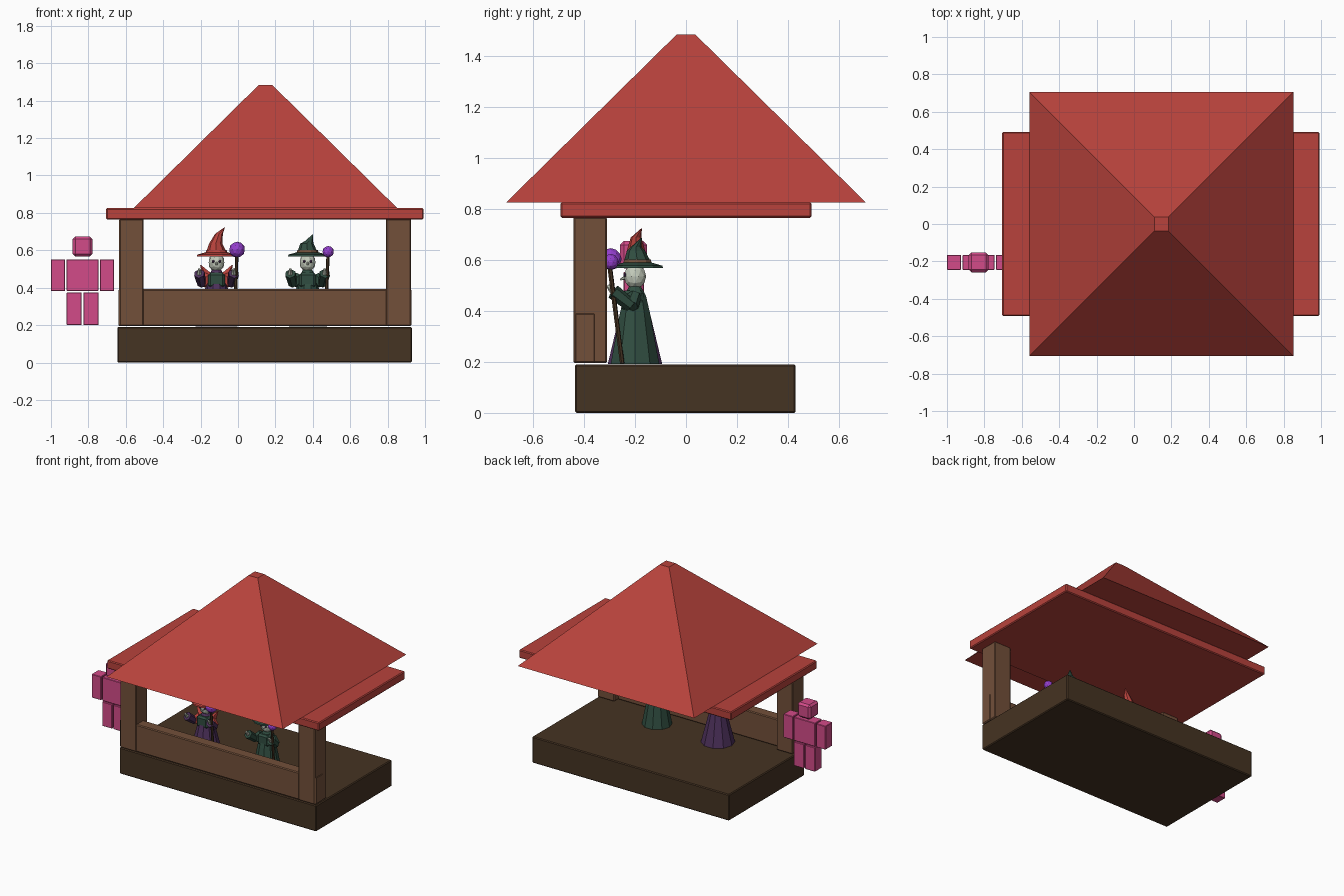
import bpy
import bmesh
import math
from mathutils import Vector

old = bpy.data.objects.get("Cube")
if old:
    bpy.data.objects.remove(old, do_unlink=True)


def material(name, r, g, b):
    m = bpy.data.materials.new(name)
    m.use_nodes = True
    m.diffuse_color = (r, g, b, 1)
    m.node_tree.nodes["Principled BSDF"].inputs["Base Color"].default_value = (r, g, b, 1)
    return m


RED = material("roof red", 0.48, 0.055, 0.045)
WOOD = material("post brown", 0.17, 0.08, 0.042)
DARK = material("dark wood", 0.06, 0.033, 0.016)
PINK = material("pink", 0.65, 0.07, 0.25)
GREEN = material("robe green", 0.03, 0.075, 0.052)
PURPLE = material("robe purple", 0.075, 0.03, 0.105)
ORB = material("orb violet", 0.3, 0.05, 0.62)
PALE = material("pale skin", 0.55, 0.6, 0.5)


def finish(name, bm, mat, bevel=0):
    bmesh.ops.recalc_face_normals(bm, faces=bm.faces)
    mesh = bpy.data.meshes.new(name)
    bm.to_mesh(mesh)
    bm.free()
    mesh.materials.append(mat)
    ob = bpy.data.objects.new(name, mesh)
    bpy.context.collection.objects.link(ob)
    if bevel:
        mod = ob.modifiers.new("soft edges", "BEVEL")
        mod.width = bevel
        mod.segments = 1
    return ob


def box(name, x, y, z, mat, bevel=0.006):
    """Box from (min, max) pairs on each axis."""
    bm = bmesh.new()
    bmesh.ops.create_cube(bm, size=1)
    for v in bm.verts:
        v.co = [sum(p) / 2 + c * (p[1] - p[0]) for p, c in zip((x, y, z), v.co)]
    return finish(name, bm, mat, bevel)


def loft(name, rings, sides, mat, turn=0.0):
    """Closed skin through horizontal rings given as (x, y, z, radius)."""
    bm = bmesh.new()
    loops = []
    for x, y, z, r in rings:
        angles = [turn + math.tau * i / sides for i in range(sides)]
        loops.append([bm.verts.new((x + r * math.cos(a), y + r * math.sin(a), z)) for a in angles])
    for a, b in zip(loops, loops[1:]):
        for i in range(sides):
            j = (i + 1) % sides
            bm.faces.new((a[i], a[j], b[j], b[i]))
    bm.faces.new(loops[0])
    bm.faces.new(loops[-1])
    return finish(name, bm, mat)


def rod(name, start, end, r1, r2, mat, sides=6):
    """Tapered rod between two points."""
    a, b = Vector(start), Vector(end)
    bm = bmesh.new()
    bmesh.ops.create_cone(bm, cap_ends=True, segments=sides, radius1=r1, radius2=r2, depth=(b - a).length)
    ob = finish(name, bm, mat)
    ob.location = (a + b) / 2
    ob.rotation_euler = (b - a).to_track_quat("Z", "Y").to_euler()
    return ob


def ball(name, pos, r, mat, sub=2):
    bm = bmesh.new()
    bmesh.ops.create_icosphere(bm, subdivisions=sub, radius=r)
    ob = finish(name, bm, mat)
    ob.location = pos
    return ob


# Stall structure
box("floor_base", (-0.645, 0.93), (-0.435, 0.43), (0, 0.19), DARK)
box("counter_wall", (-0.64, 0.928), (-0.437, -0.355), (0.195, 0.392), WOOD)
box("right_post", (-0.635, -0.505), (-0.442, -0.31), (0.195, 0.768), WOOD)
box("left_post", (0.79, 0.925), (-0.442, -0.31), (0.195, 0.768), WOOD)
box("roof_slab", (-0.705, 0.992), (-0.492, 0.492), (0.765, 0.825), RED)
root2 = math.sqrt(2)
loft("roof_pyramid", [(0.147, 0, 0.825, 0.705 * root2), (0.147, 0, 1.483, 0.037 * root2)],
     4, RED, math.pi / 4)

# Blocky pink visitor beside the stall
fx, fy = -0.831, -0.205
box("visitor_torso", (fx - 0.085, fx + 0.085), (fy - 0.04, fy + 0.04), (0.382, 0.552), PINK, 0.003)
box("visitor_head", (fx - 0.053, fx + 0.053), (fy - 0.053, fy + 0.053), (0.567, 0.673), PINK, 0.014)
for side, s in (("left", 1), ("right", -1)):
    leg = sorted((fx + s * 0.005, fx + s * 0.085))
    arm = sorted((fx + s * 0.093, fx + s * 0.169))
    box(side + "_visitor_leg", leg, (fy - 0.04, fy + 0.04), (0.2, 0.375), PINK, 0.003)
    box(side + "_visitor_arm", arm, (fy - 0.04, fy + 0.04), (0.382, 0.552), PINK, 0.003)


def wizard(tag, x, robe, hat, trim, tip, lean, orb_x, orb_z, orb_r, base_r):
    y = -0.2
    # Robe, chest and head
    loft(tag + "_robe", [(x, y, 0.192, base_r), (x, y, 0.39, 0.062), (x, y, 0.46, 0.045),
                         (x, y, 0.495, 0.025)], 10, robe)
    box(tag + "_chest", (x - 0.045, x + 0.045), (y - 0.052, y + 0.035), (0.4, 0.48), GREEN, 0.012)
    head = ball(tag + "_head", (x, y, 0.535), 0.044, PALE)
    head.scale.z = 1.15
    rod(tag + "_nose", (x, y - 0.04, 0.53), (x, y - 0.058, 0.522), 0.008, 0.003, PALE)
    # Bent pointed hat with a wide brim
    loft(tag + "_hat_brim", [(x, y + 0.01, 0.568, 0.105), (x, y + 0.01, 0.577, 0.102),
                             (x, y + 0.01, 0.59, 0.055)], 10, hat)
    loft(tag + "_hat_band", [(x, y + 0.01, 0.584, 0.06), (x, y + 0.01, 0.602, 0.054)], 10, trim)
    loft(tag + "_hat_point", [(x, y + 0.01, 0.585, 0.056), (x - 0.004, y + 0.004, 0.635, 0.036),
                              (x + lean * 0.3, y + 0.004, tip - 0.035, 0.021),
                              (x + lean, y + 0.025, tip, 0.002)], 8, hat)
    # Eyes, shoulders, sleeves and hands
    for side, s in (("left", 1), ("right", -1)):
        ball(f"{side}_{tag}_eye", (x + s * 0.018, y - 0.039, 0.54), 0.008, PURPLE, 1)
        shoulder = (x + s * 0.042, y, 0.462)
        elbow = (x + s * 0.078, y - 0.015, 0.42)
        hand = (x + s * 0.092, y - 0.085, 0.475)
        rod(f"{side}_{tag}_shoulder", shoulder, elbow, 0.026, 0.03, trim)
        rod(f"{side}_{tag}_sleeve", elbow, hand, 0.025, 0.03, robe)
        rod(f"{side}_{tag}_hand", hand, (hand[0], hand[1] - 0.022, 0.5), 0.014, 0.007, PALE)
    # Leaning staff topped with an orb
    rod(tag + "_staff", (orb_x - 0.015, -0.25, 0.194), (orb_x, -0.302, orb_z), 0.009, 0.009, DARK)
    ball(tag + "_orb", (orb_x, -0.295, orb_z), orb_r, ORB)


wizard("red_hat_wizard", -0.115, PURPLE, RED, RED, 0.722, 0.043, -0.005, 0.603, 0.043, 0.112)
wizard("green_wizard", 0.372, GREEN, GREEN, GREEN, 0.685, 0.028, 0.482, 0.592, 0.031, 0.1)
# Band on the green hat and flared collar on the red-hatted one
bpy.data.objects["green_wizard_hat_band"].data.materials[0] = WOOD
for s in (1, -1):
    rod(("left" if s > 0 else "right") + "_collar", (-0.115 + s * 0.05, -0.19, 0.465),
        (-0.115 + s * 0.085, -0.185, 0.52), 0.024, 0.003, RED, 4)
